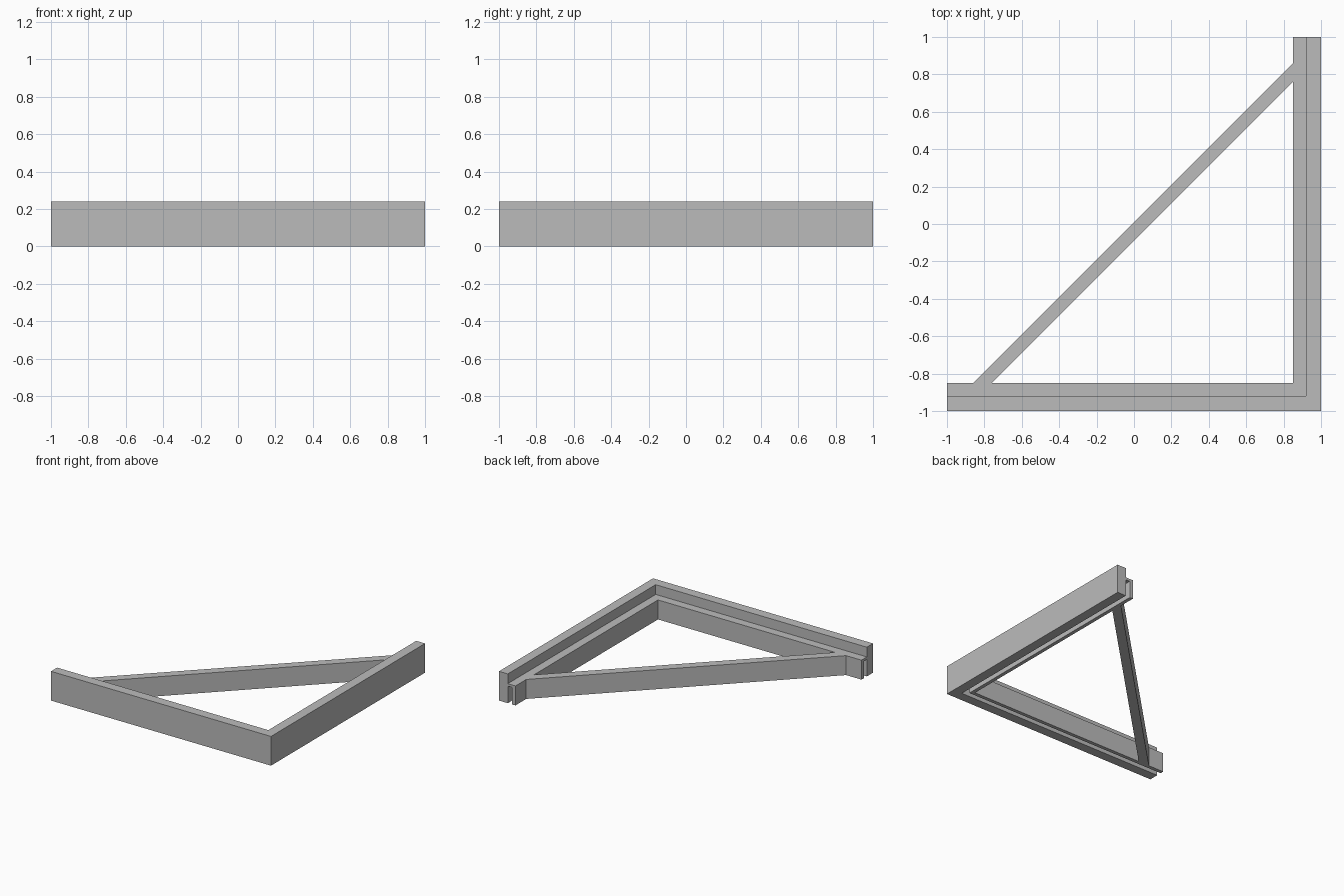
import bpy
import bmesh

cube = bpy.data.objects.get("Cube")
if cube:
    bpy.data.objects.remove(cube, do_unlink=True)

grey = bpy.data.materials.new("plain grey")
grey.use_nodes = True
COLOUR = (0.5, 0.5, 0.5, 1)
grey.diffuse_color = COLOUR
grey.node_tree.nodes["Principled BSDF"].inputs["Base Color"].default_value = COLOUR

HEIGHT, LEDGE, LEDGE_UNDER = 0.24, 0.16, 0.14
WALL, SLOT, INNER = 0.08, 0.12, 0.15   # distances inward from the outer face


def loft(name, rings):
    """Join matching rings of points into a capped solid."""
    bm = bmesh.new()
    rows = [[bm.verts.new(p) for p in ring] for ring in rings]
    for a, b in zip(rows, rows[1:]):
        for i in range(len(a)):
            j = (i + 1) % len(a)
            bm.faces.new((a[i], a[j], b[j], b[i]))
    bm.faces.new(rows[0])
    bm.faces.new(rows[-1])
    bmesh.ops.recalc_face_normals(bm, faces=bm.faces)
    mesh = bpy.data.meshes.new(name)
    bm.to_mesh(mesh)
    bm.free()
    mesh.materials.append(grey)
    obj = bpy.data.objects.new(name, mesh)
    bpy.context.collection.objects.link(obj)
    return obj


# Mitred corner rail: tall outer wall, lower ledge and a slot open underneath
profile = [(0, 0), (0, HEIGHT), (WALL, HEIGHT), (WALL, LEDGE), (INNER, LEDGE),
           (INNER, 0), (SLOT, 0), (SLOT, LEDGE_UNDER), (WALL, LEDGE_UNDER), (WALL, 0)]
loft("corner_rail", [
    [(-1, d - 1, z) for d, z in profile],
    [(1 - d, d - 1, z) for d, z in profile],
    [(1 - d, 1, z) for d, z in profile],
])

# Diagonal brace, its ends cut flush with the inner faces of the rail
edge = 1 - INNER
footprint = [(-0.86, -edge), (-0.76, -edge), (edge, 0.76), (edge, 0.86)]
loft("diagonal_brace", [[(x, y, z) for x, y in footprint] for z in (0, LEDGE)])
